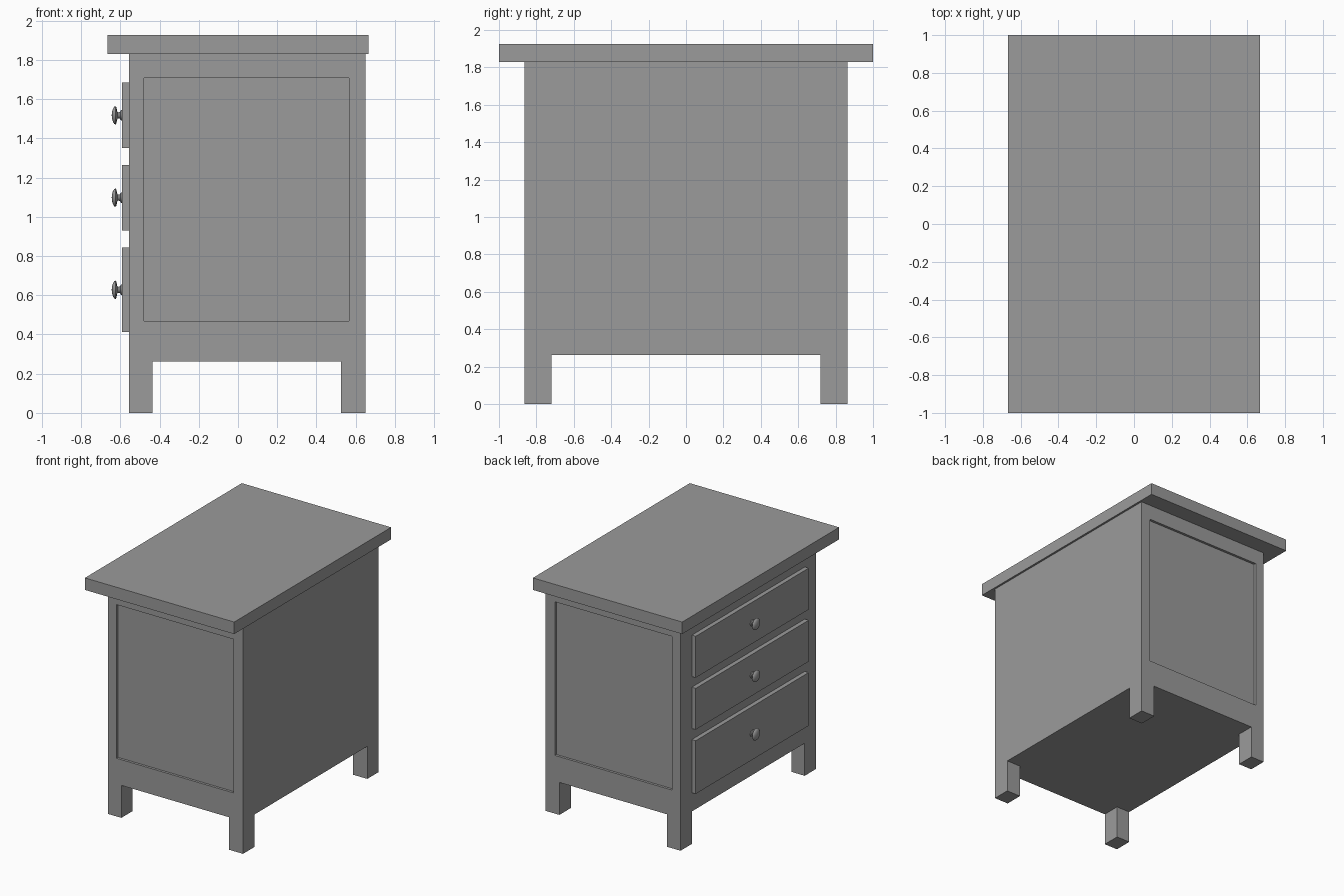
import bpy, bmesh, math
from mathutils import Vector

if "Cube" in bpy.data.objects:
    bpy.data.objects.remove(bpy.data.objects["Cube"])

X0, X1, Y = -0.556, 0.65, 0.864         # cabinet footprint
Z0, Z1 = 0.262, 1.829                   # cabinet bottom and top
FACE = -0.591                           # drawer front plane

paint = bpy.data.materials.new("grey_paint")
paint.diffuse_color = (0.328, 0.328, 0.328, 1)
paint.use_nodes = True
paint.node_tree.nodes["Principled BSDF"].inputs["Base Color"].default_value = paint.diffuse_color


def add_box(bm, lo, hi):
    lo, hi = Vector(lo), Vector(hi)
    verts = bmesh.ops.create_cube(bm, size=1)["verts"]
    for v in verts:
        v.co = Vector([lo[i] + (v.co[i] + 0.5) * (hi[i] - lo[i]) for i in range(3)])


def finish(bm, name):
    bmesh.ops.recalc_face_normals(bm, faces=bm.faces)
    me = bpy.data.meshes.new(name)
    bm.to_mesh(me)
    bm.free()
    me.materials.append(paint)
    ob = bpy.data.objects.new(name, me)
    bpy.context.collection.objects.link(ob)
    return ob


def box(name, lo, hi):
    bm = bmesh.new()
    add_box(bm, lo, hi)
    return finish(bm, name)


def cut(bm, axis, value):
    n = Vector((0, 0, 0))
    n[axis] = 1
    bmesh.ops.bisect_plane(bm, geom=bm.verts[:] + bm.edges[:] + bm.faces[:],
                           plane_co=n * value, plane_no=n, dist=1e-5)


def push(bm, faces, offset):
    """Extrude faces by an offset and remove the originals left behind."""
    new = bmesh.ops.extrude_face_region(bm, geom=faces)["geom"]
    bmesh.ops.translate(bm, vec=offset,
                        verts=[g for g in new if isinstance(g, bmesh.types.BMVert)])
    bmesh.ops.delete(bm, geom=[f for f in faces if f.is_valid], context="FACES")


# Cabinet: one solid with legs pulled down and end panels pushed in
LX0, LX1, LY = -0.436, 0.525, 0.719
PX0, PX1, PZ0, PZ1 = -0.48, 0.566, 0.469, 1.708
bm = bmesh.new()
add_box(bm, (X0, -Y, Z0), (X1, Y, Z1))
for axis, values in ((0, (LX0, LX1, PX0, PX1)), (1, (-LY, LY)), (2, (PZ0, PZ1))):
    for value in values:
        cut(bm, axis, value)
bm.normal_update()


def is_leg(f):
    c = f.calc_center_median()
    return f.normal.z < -0.9 and abs(c.y) > LY and not LX0 < c.x < LX1


push(bm, [f for f in bm.faces if is_leg(f)], (0, 0, -Z0))
bm.normal_update()
for s in (-1, 1):
    panel = []
    for f in bm.faces:
        c = f.calc_center_median()
        if f.normal.y * s > 0.9 and c.y * s > Y - 0.01 and PX0 < c.x < PX1 and PZ0 < c.z < PZ1:
            panel.append(f)
    push(bm, panel, (0, -s * 0.02, 0))
finish(bm, "cabinet_body")

# Table top
box("table_top", (-0.666, -1, Z1), (0.666, 1, 1.926))

# Knob profile as (x, radius), lathed around the x axis
PROFILE = [(FACE + 0.004, 0.027), (-0.597, 0.026), (-0.602, 0.017), (-0.612, 0.015),
           (-0.617, 0.022), (-0.619, 0.040), (-0.624, 0.047), (-0.631, 0.044),
           (-0.638, 0.032), (-0.642, 0.018), (-0.644, 0)]


def knob(name, z):
    bm = bmesh.new()
    vs = [bm.verts.new((x, 0, z + r)) for x, r in PROFILE]
    es = [bm.edges.new(p) for p in zip(vs, vs[1:])]
    bmesh.ops.spin(bm, geom=vs + es, cent=(0, 0, z), axis=(1, 0, 0),
                   angle=2 * math.pi, steps=20)
    bmesh.ops.remove_doubles(bm, verts=bm.verts, dist=1e-5)
    ob = finish(bm, name)
    bpy.ops.object.select_all(action="DESELECT")
    ob.select_set(True)
    bpy.context.view_layer.objects.active = ob
    bpy.ops.object.shade_smooth_by_angle(angle=math.radians(40))


# Drawer fronts with centred knobs
for name, lo, hi in (("top", 1.35, 1.684), ("middle", 0.931, 1.264), ("bottom", 0.413, 0.842)):
    box(name + "_drawer", (FACE, -0.72, lo), (X0 + 0.005, 0.72, hi))
    knob(name + "_knob", (lo + hi) / 2)
